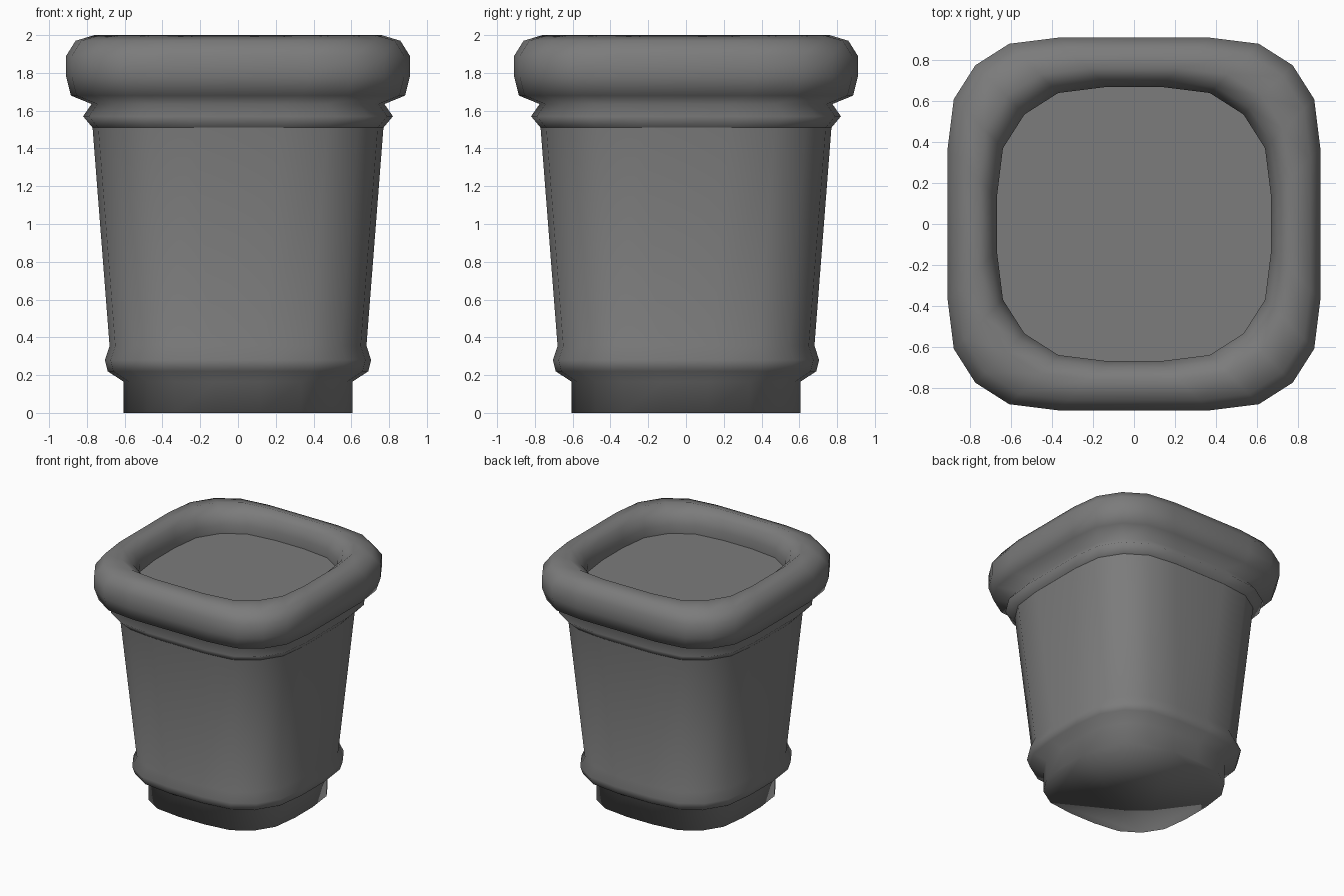
import bpy
import bmesh

old = bpy.data.objects.get("Cube")
if old:
    bpy.data.objects.remove(old, do_unlink=True)

# One matte grey for the whole pot
grey = bpy.data.materials.new("stone_grey")
grey.use_nodes = True
colour = (0.2, 0.2, 0.2, 1)
grey.diffuse_color = colour
bsdf = grey.node_tree.nodes["Principled BSDF"]
bsdf.inputs["Base Color"].default_value = colour
bsdf.inputs["Roughness"].default_value = 0.8

# One rounded corner of the square section, at the widest half-width
WIDEST = 0.91
INNER = 0.67
CORNER = [(0.91, 0.37), (0.88, 0.61), (0.775, 0.775), (0.61, 0.88), (0.37, 0.91)]


def section(half_width):
    """Rounded square: corners slide in, then shrink below the inner width."""
    inset = WIDEST - max(half_width, INNER)
    scale = min(1, half_width / INNER)
    quarter = [((x - inset) * scale, (y - inset) * scale) for x, y in CORNER]
    points = []
    for _ in range(4):
        points += quarter
        quarter = [(-y, x) for x, y in quarter]
    return points


def loft(name, profile, cap_bottom=False, cap_top=False):
    """Skin the rounded square along a (half-width, height) profile."""
    bm = bmesh.new()
    rings = [[bm.verts.new((x, y, z)) for x, y in section(w)] for w, z in profile]
    for low, high in zip(rings, rings[1:]):
        for i in range(len(low)):
            j = (i + 1) % len(low)
            bm.faces.new((low[i], low[j], high[j], high[i]))
    if cap_bottom:
        bm.faces.new(rings[0][::-1])
    if cap_top:
        bm.faces.new(rings[-1])
    for face in bm.faces:
        face.smooth = True
    mesh = bpy.data.meshes.new(name)
    bm.to_mesh(mesh)
    bm.free()
    mesh.materials.append(grey)
    obj = bpy.data.objects.new(name, mesh)
    bpy.context.collection.objects.link(obj)
    return obj


# Foot, lower band and tapered wall
loft("pot_body", [
    (0.605, 0), (0.605, 0.165), (0.69, 0.22), (0.705, 0.28),
    (0.68, 0.355), (0.77, 1.51)], cap_bottom=True)

# Upper band and fat rolled rim, turning down to the soil
loft("pot_rim", [
    (0.77, 1.51), (0.82, 1.57), (0.775, 1.635), (0.885, 1.68),
    (0.91, 1.78), (0.91, 1.89), (0.86, 1.97), (0.76, 2.0),
    (0.70, 1.95), (0.67, 1.87), (0.67, 1.79)])

# Flat soil surface
loft("soil", [(INNER, 1.8)], cap_top=True)
